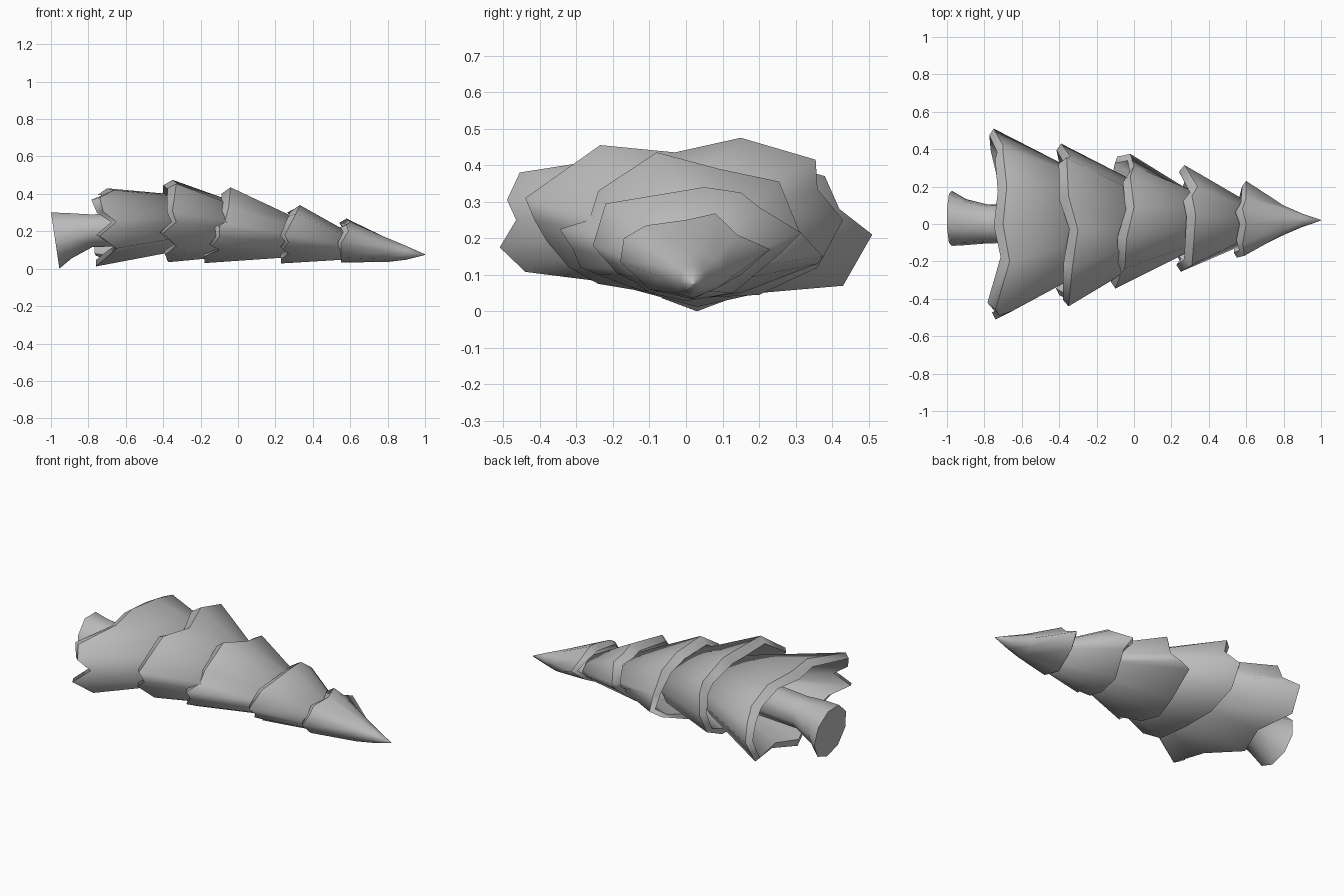
import bpy, bmesh, math
from mathutils import Vector

cube = bpy.data.objects.get("Cube")
if cube:
    bpy.data.objects.remove(cube, do_unlink=True)

grey = bpy.data.materials.new("plain_grey")
grey.use_nodes = True
colour = (0.5, 0.5, 0.5, 1)
grey.diffuse_color = colour
grey.node_tree.nodes["Principled BSDF"].inputs["Base Color"].default_value = colour


def loft(name, rings, sharp_rings):
    """Skin a run of equal rings, cap both ends and crease the chosen rings."""
    bm = bmesh.new()
    loops = [[bm.verts.new(p) for p in ring] for ring in rings]
    count = len(loops[0])
    for a, b in zip(loops, loops[1:]):
        for i in range(count):
            j = (i + 1) % count
            bm.faces.new((a[i], a[j], b[j], b[i]))
    bm.faces.new(loops[0])
    bm.faces.new(loops[-1])
    bmesh.ops.recalc_face_normals(bm, faces=bm.faces)
    for face in bm.faces:
        face.smooth = True
    for k in sharp_rings:
        for i in range(count):
            bm.edges.get((loops[k][i], loops[k][(i + 1) % count])).smooth = False
    mesh = bpy.data.meshes.new(name)
    bm.to_mesh(mesh)
    bm.free()
    mesh.materials.append(grey)
    obj = bpy.data.objects.new(name, mesh)
    bpy.context.collection.objects.link(obj)


def ellipse_like(rim, centre, ry, rz):
    """An ellipse whose points line up with those of a ragged rim."""
    mid_y = (min(p.y for p in rim) + max(p.y for p in rim)) / 2
    mid_z = (min(p.z for p in rim) + max(p.z for p in rim)) / 2
    half_y = max(p.y for p in rim) - mid_y
    half_z = max(p.z for p in rim) - mid_z
    ring = []
    for p in rim:
        a = math.atan2((p.z - mid_z) / half_z, (p.y - mid_y) / half_y)
        ring.append(Vector((centre[0], centre[1] + ry * math.cos(a),
                            centre[2] + rz * math.sin(a))))
    return ring


def bough_tier(name, rim, heads, thickness=0.045):
    """Hollow ragged skirt: thick rim, inner wall, outer wall up to its head."""
    rim = [Vector(p) for p in rim]
    middle = sum(rim, Vector()) / len(rim)
    low = min(p.z for p in rim)
    high = max(p.z for p in rim)
    inner = []
    for p in rim:
        # The steep upper side leans its rim back, the flat underside does not
        lean = thickness * 1.1 * (p.z - low) / (high - low)
        inward = Vector((0, middle.y - p.y, middle.z - p.z)).normalized()
        inner.append(p + inward * thickness * 0.8 - Vector((lean, 0, 0)))
    outer = [ellipse_like(rim, c, ry, rz) for c, ry, rz in heads]
    (hx, hy, hz), ry, rz = heads[0]
    deep = ellipse_like(rim, (hx - thickness / 2, hy, hz), ry - thickness, rz - thickness)
    loft(name, [deep, inner, rim] + outer, (0, 1, 2))


# Flared trunk with a slanted cut end
sections = [(-0.978, 0.03, 0.155, 0.15, 0.155, 0.023), (-0.9, 0.01, 0.18, 0.125, 0.125, 0.01),
            (-0.78, 0, 0.205, 0.105, 0.09, 0), (-0.36, 0, 0.23, 0.1, 0.1, 0)]
angles = [math.tau * i / 9 - math.pi / 2 for i in range(9)]
loft("trunk", [[(x - tilt * math.sin(a), y + ry * math.cos(a), z + rz * math.sin(a))
                for a in angles] for x, y, z, ry, rz, tilt in sections], (0,))

# Five overlapping tiers of boughs, widest at the trunk
bough_tier("bottom_tier", [
    (-.70, 0, .43), (-.68, .2, .42), (-.70, .38, .37), (-.70, .42, .28), (-.75, .51, .21),
    (-.76, .43, .07), (-.71, .2, .05), (-.76, .03, .012), (-.68, -.22, .08),
    (-.65, -.44, .108), (-.74, -.51, .175), (-.65, -.465, .25), (-.72, -.49, .305),
    (-.74, -.455, .38), (-.665, -.2, .42)], [((-.32, 0, .245), .29, .15)])

bough_tier("lower_tier", [
    (-.35, .15, .475), (-.30, -.03, .435), (-.33, -.235, .455), (-.35, -.44, .31),
    (-.33, -.415, .25), (-.40, -.38, .19), (-.33, -.32, .12), (-.39, -.24, .075),
    (-.37, 0, .035), (-.38, .2, .045), (-.39, .36, .12), (-.39, .43, .25),
    (-.34, .36, .335), (-.36, .355, .415)], [((0, 0, .21), .23, .14)])

bough_tier("middle_tier", [
    (-.04, -.08, .435), (0, .09, .39), (-.02, .255, .355), (0, .31, .22), (-.02, .375, .15),
    (-.09, .36, .13), (-.14, .15, .05), (-.18, 0, .03), (-.18, -.15, .065),
    (-.10, -.24, .1), (-.14, -.29, .12), (-.10, -.31, .17), (-.10, -.345, .225),
    (-.07, -.265, .25), (-.05, -.24, .33)], [((.33, .02, .165), .15, .1)])

bough_tier("upper_tier", [
    (.33, .05, .34), (.31, .15, .325), (.34, .2, .285), (.27, .315, .215), (.29, .26, .16),
    (.24, .13, .05), (.23, 0, .028), (.23, -.1, .05), (.27, -.14, .08), (.24, -.19, .105),
    (.27, -.22, .14), (.25, -.255, .18), (.31, -.22, .295)], [((.6, .01, .12), .115, .07)])

bough_tier("top_tier", [
    (.58, .08, .268), (.6, .14, .21), (.6, .23, .17), (.57, .15, .1), (.55, .02, .033),
    (.55, -.1, .06), (.55, -.18, .135), (.59, -.17, .2), (.58, -.11, .235), (.6, 0, .25)],
    [((.8, .02, .1), .08, .064), ((.9, .02, .085), .036, .037), ((1, .02, .075), .002, .002)],
    0.035)
